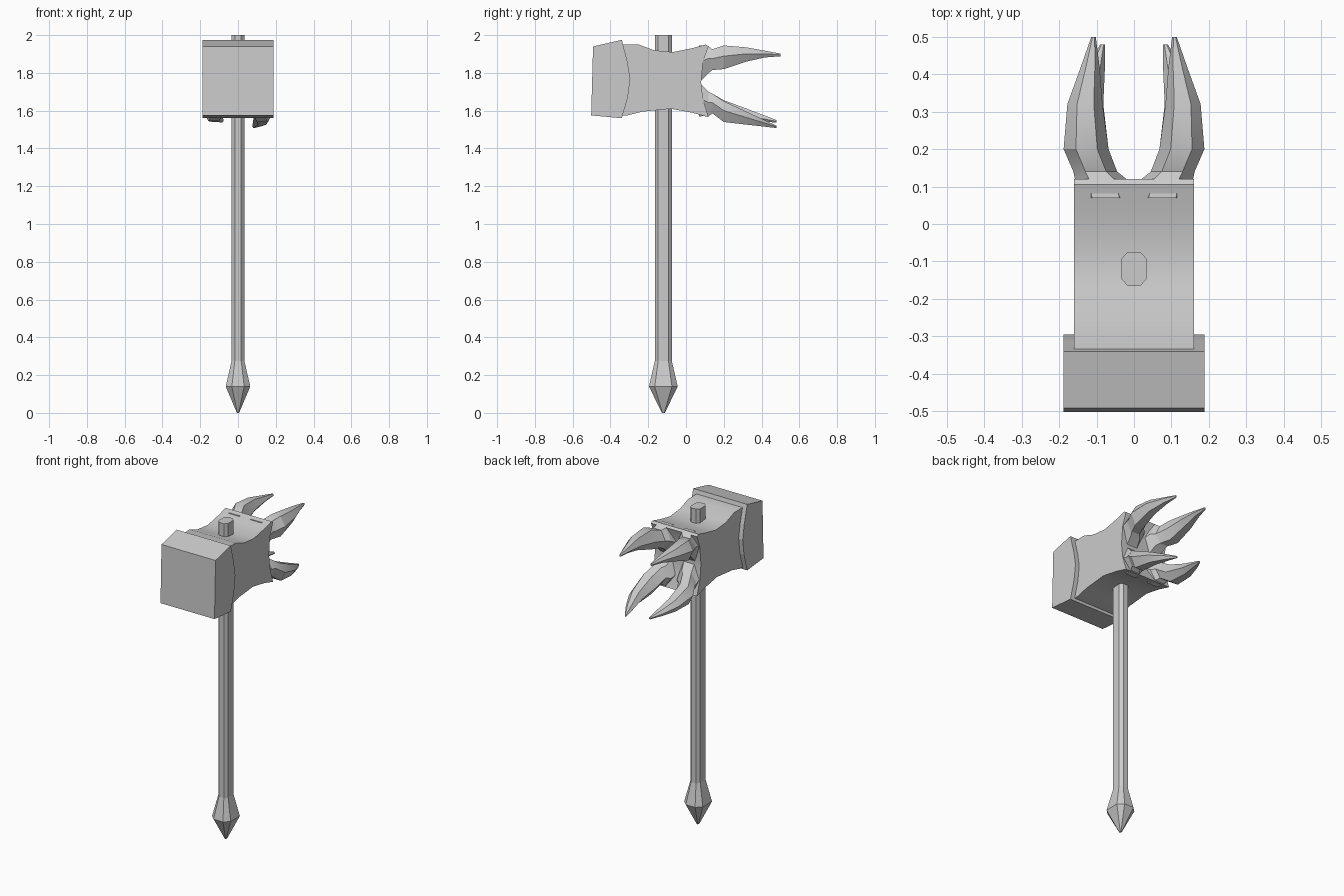
import bpy, math

if "Cube" in bpy.data.objects:
    bpy.data.objects.remove(bpy.data.objects["Cube"])


def make_object(name, verts, faces, smooth=None):
    mesh = bpy.data.meshes.new(name)
    mesh.from_pydata(verts, [], faces)
    obj = bpy.data.objects.new(name, mesh)
    bpy.context.collection.objects.link(obj)
    bpy.ops.object.select_all(action='DESELECT')
    obj.select_set(True)
    bpy.context.view_layer.objects.active = obj
    bpy.ops.object.mode_set(mode='EDIT')
    bpy.ops.mesh.select_all(action='SELECT')
    bpy.ops.mesh.normals_make_consistent(inside=False)
    bpy.ops.object.mode_set(mode='OBJECT')
    if smooth:
        bpy.ops.object.shade_smooth_by_angle(angle=math.radians(smooth))
    return obj


def loft(name, rings, smooth=None):
    """Skin a list of equal-length rings and cap both ends."""
    n = len(rings[0])
    verts = [p for ring in rings for p in ring]
    faces = [(r * n + i, r * n + (i + 1) % n, (r + 1) * n + (i + 1) % n, (r + 1) * n + i)
             for r in range(len(rings) - 1) for i in range(n)]
    faces.append(tuple(range(n)))
    faces.append(tuple(range(len(verts) - n, len(verts))))
    return make_object(name, verts, faces, smooth)


def extrude_x(name, profile, half, smooth=None):
    """Extrude a side (y, z) profile across the width."""
    return loft(name, [[(x, y, z) for y, z in profile] for x in (-half, half)], smooth)


# Handle with chamfered corners, and its pointed pommel
OCT = [(1, .6), (.5, 1), (-.5, 1), (-1, .6), (-1, -.6), (-.5, -1), (.5, -1), (1, -.6)]


def handle_ring(z, hx, hy):
    return [(hx * a, -0.12 + hy * b, z) for a, b in OCT]


loft("handle", [handle_ring(0.27, .034, .045), handle_ring(2.0, .034, .045)])
loft("pommel", [handle_ring(0, .006, .008), handle_ring(0.14, .065, .076),
                handle_ring(0.275, .034, .045)])

# Waisted head body
extrude_x("head_body", [
    (-.36, 1.95), (-.25, 1.95), (-.17, 1.92), (-.07, 1.91), (.03, 1.93), (.105, 1.95), (.12, 1.94),
    (.09, 1.86), (.08, 1.75), (.09, 1.66), (.12, 1.565), (.03, 1.59), (-.08, 1.61),
    (-.23, 1.595), (-.31, 1.575), (-.36, 1.575)], .16, 30)

# Striking block with a bowed rear edge
extrude_x("striking_block", [
    (-.502, 1.575), (-.492, 1.94), (-.34, 1.975), (-.31, 1.86), (-.295, 1.77),
    (-.308, 1.67), (-.34, 1.56)], .188)

# Claws: each section is y, x min, x max, z min, z max
UPPER = [(.07, .0, .155, 1.75, 1.945), (.12, .02, .158, 1.80, 1.94), (.14, .045, .162, 1.815, 1.925),
         (.20, .068, .188, 1.82, 1.945), (.32, .084, .178, 1.86, 1.935),
         (.42, .092, .142, 1.882, 1.917), (.50, .102, .114, 1.888, 1.902)]
LOWER = [(.07, .0, .155, 1.57, 1.75), (.12, .02, .158, 1.572, 1.70), (.14, .045, .162, 1.585, 1.69),
         (.20, .068, .188, 1.54, 1.65), (.32, .082, .172, 1.526, 1.595),
         (.41, .078, .132, 1.516, 1.553), (.48, .078, .09, 1.508, 1.52)]
HEX = [(1, .1), (.45, 1), (-.5, 1), (-1, -.1), (-.45, -1), (.5, -1)]


def claw(name, sections, side, lift):
    rings = []
    for y, x0, x1, z0, z1 in sections:
        cx, cz, hx, hz = (x0 + x1) / 2, (z0 + z1) / 2, (x1 - x0) / 2, (z1 - z0) / 2
        up = lift * max(0, y - .14) / .34
        rings.append([(side * (cx + hx * a), y, cz + up + hz * b) for a, b in HEX])
    loft(name, rings, 25)


for side, word in ((1, "right"), (-1, "left")):
    claw("upper_claw_" + word, UPPER, side, 0)
    claw("lower_claw_" + word, LOWER, side, 0 if side > 0 else .03)
